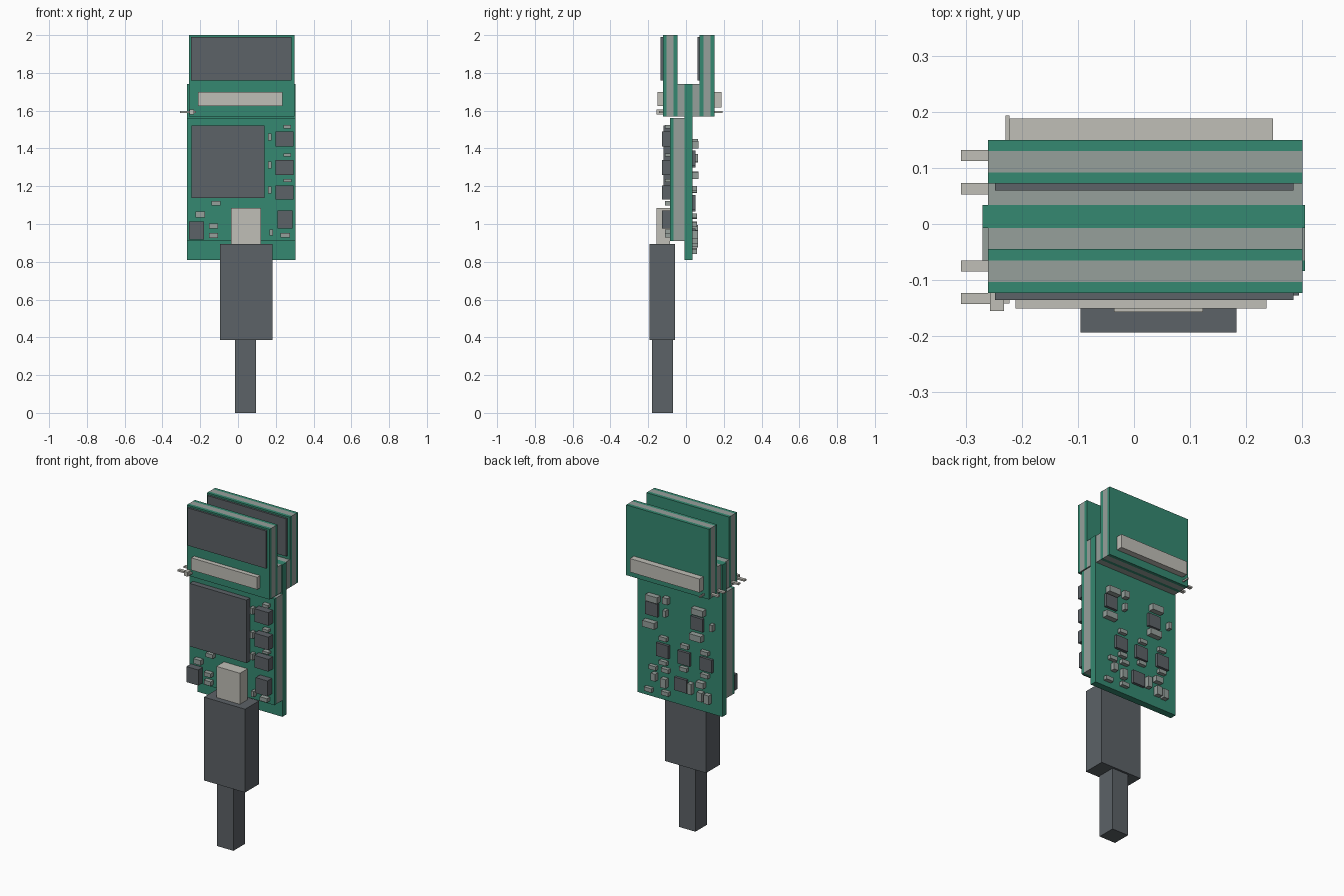
import bpy


def material(name, rgb):
    m = bpy.data.materials.new(name)
    m.diffuse_color = (*rgb, 1)
    return m


GREEN = material("board green", (0.036, 0.25, 0.165))
DARK = material("dark grey", (0.107, 0.122, 0.135))
CORE = material("core grey", (0.305, 0.35, 0.33))
METAL = material("light metal", (0.53, 0.52, 0.475))


def box(name, mat, x0, x1, y0, y1, z0, z1):
    bpy.ops.mesh.primitive_cube_add(size=1, location=((x0 + x1) / 2, (y0 + y1) / 2, (z0 + z1) / 2))
    o = bpy.context.object
    o.name = name
    o.scale = (x1 - x0, y1 - y0, z1 - z0)
    bpy.ops.object.transform_apply(location=False, rotation=False, scale=True)
    o.data.materials.append(mat)


def part(name, mat, x, z, w, h, y0, y1):
    box(name, mat, x - w / 2, x + w / 2, y0, y1, z - h / 2, z + h / 2)


# Main board, front sub-board and its core
box("main_board", GREEN, -0.27, 0.305, -0.007, 0.034, 0.81, 1.74)
box("sub_board_core", CORE, -0.27, 0.305, -0.065, -0.007, 0.91, 1.56)
box("sub_board_face", GREEN, -0.27, 0.305, -0.084, -0.065, 0.91, 1.56)

# Two upright sandwich boards, each with a spacer and a display chip on its front
for label, y in (("front", -0.123), ("back", 0.072)):
    box(label + "_upper_board_outer", GREEN, -0.26, 0.30, y, y + 0.02, 1.57, 2.0)
    box(label + "_upper_board_core", CORE, -0.26, 0.30, y + 0.02, y + 0.058, 1.57, 2.0)
    box(label + "_upper_board_inner", GREEN, -0.26, 0.30, y + 0.058, y + 0.078, 1.57, 2.0)
    box(label + "_upper_chip", DARK, -0.248, 0.284, y - 0.012, y, 1.76, 1.99)
box("front_spacer", CORE, -0.26, 0.30, -0.045, -0.007, 1.57, 1.74)
box("back_spacer", CORE, -0.26, 0.30, 0.034, 0.072, 1.57, 1.74)

# Connector bars, side pins and small clips
box("front_connector", METAL, -0.211, 0.236, -0.151, -0.123, 1.625, 1.70)
box("back_connector", METAL, -0.222, 0.248, 0.15, 0.188, 1.617, 1.70)
for y in (0.122, 0.063, -0.075, -0.133):
    box("side_pin", METAL, -0.308, -0.25, y - 0.01, y + 0.01, 1.588, 1.598)
box("front_clip", METAL, -0.257, -0.232, -0.155, -0.123, 1.58, 1.607)
box("front_clip_tab", METAL, -0.232, -0.222, -0.142, -0.123, 1.588, 1.598)
box("back_clip", METAL, -0.229, -0.222, 0.15, 0.193, 1.588, 1.598)

# Plug and cable
box("plug_shell", METAL, -0.036, 0.123, -0.157, -0.084, 0.89, 1.085)
box("plug_body", DARK, -0.095, 0.183, -0.193, -0.058, 0.385, 0.895)
box("cable", DARK, -0.015, 0.095, -0.18, -0.07, 0, 0.385)

# Front chips
box("main_chip", DARK, -0.245, 0.14, -0.118, -0.084, 1.137, 1.522)
for x, z, w, h in ((0.247, 1.45, .095, .08), (0.247, 1.3, .095, .08), (0.247, 1.167, .095, .075),
                   (0.248, 1.023, .08, .095), (-0.22, 0.965, .08, .095)):
    part("front_chip", DARK, x, z, w, h, -0.127, -0.084)
for x, z, w, h in ((0.26, 1.515, .04, .018), (0.26, 1.365, .04, .016), (0.262, 1.23, .04, .014),
                   (0.168, 1.46, .02, .038), (0.168, 1.312, .02, .038), (0.168, 1.18, .02, .038),
                   (-0.117, 1.11, .048, .024), (-0.2, 1.05, .048, .03), (-0.13, 0.99, .046, .025),
                   (-0.13, 0.94, .046, .026), (0.25, 0.94, .05, .024), (0.176, 0.955, .018, .034)):
    part("front_component", CORE, x, z, w, h, -0.112, -0.084)

# Back chips
for x, z in ((.20, 1.35), (-.106, 1.34), (.127, 1.114), (-.017, 1.106), (-.168, 1.106), (.004, .937)):
    part("back_chip", DARK, x, z, .082, .08, 0.034, 0.05)

# Back passives: tall, wide, and upright
for x, z in ((.19, 1.42), (-.12, 1.42), (.21, 1.257), (-.106, 1.26)):
    part("back_tall_component", CORE, x, z, .08, .038, 0.034, 0.067)
for x, z in ((.12, 1.19), (-.024, 1.18), (-.16, 1.177), (.12, 1.043), (-.017, 1.04), (-.16, 1.038),
             (.19, .996), (.106, 1.0), (.106, .86), (.22, .854)):
    part("back_component", CORE, x, z, .05, .024, 0.034, 0.057)
for x, z, w, h in ((.10, 1.43, .034, .04), (.106, 1.35, .02, .04), (-.21, 1.346, .02, .04),
                   (.18, .943, .03, .045), (.113, .923, .035, .055), (-.065, .936, .028, .065),
                   (-.133, .977, .05, .035), (-.133, .905, .035, .055), (-.18, .902, .035, .055)):
    part("back_upright_component", CORE, x, z, w, h, 0.034, 0.063)
